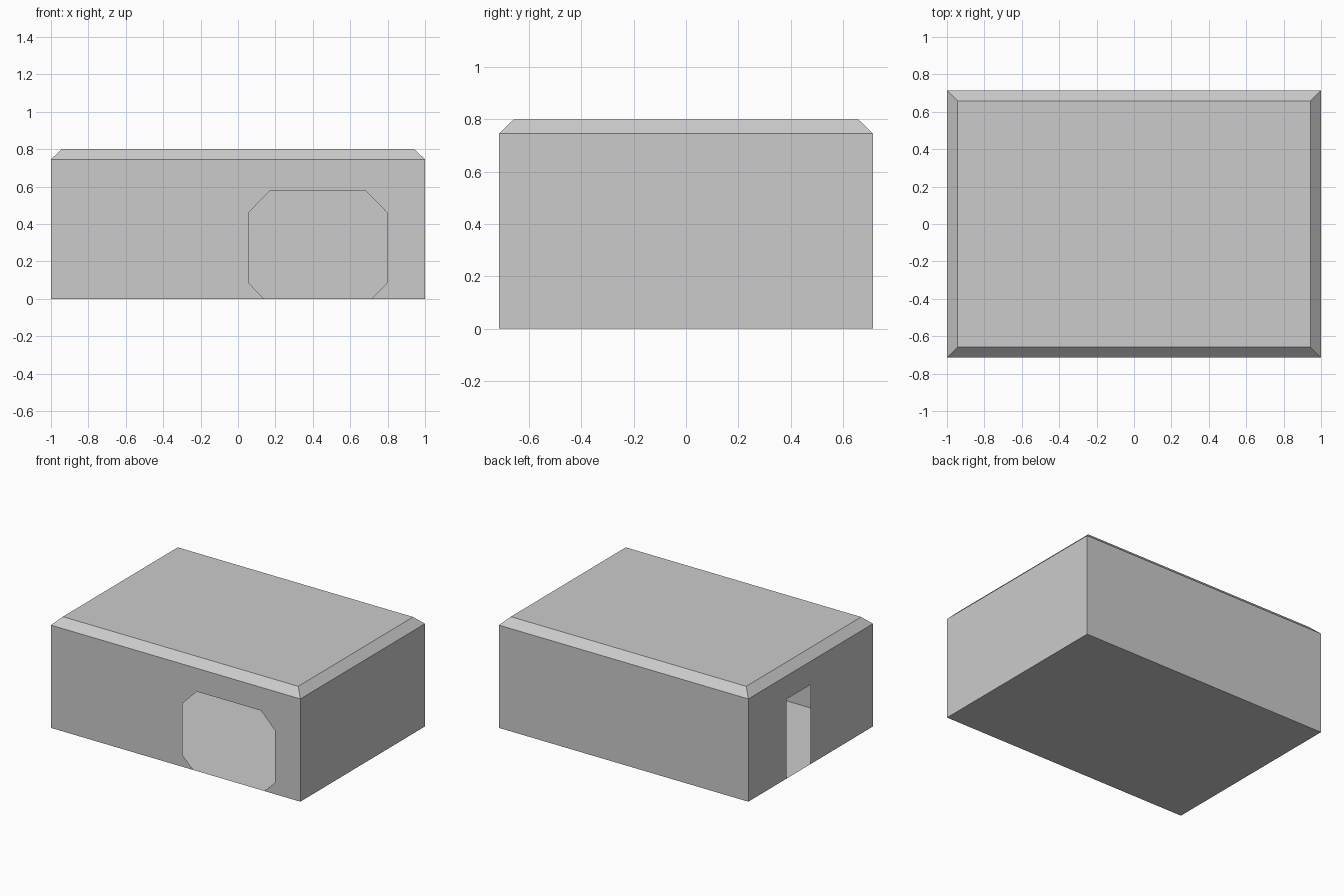
import bpy, bmesh

if "Cube" in bpy.data.objects:
    bpy.data.objects.remove(bpy.data.objects["Cube"])

X, Y = 1.0, 0.714          # half width, half depth
EAVE, TOP, CH = 0.745, 0.80, 0.056
DOOR_H = 0.576


def sheet_object(name, faces):
    """Make an object from a list of polygons (lists of 3D points)."""
    bm = bmesh.new()
    for pts in faces:
        bm.faces.new([bm.verts.new(p) for p in pts])
    bmesh.ops.remove_doubles(bm, verts=bm.verts, dist=1e-5)
    me = bpy.data.meshes.new(name)
    bm.to_mesh(me)
    bm.free()
    ob = bpy.data.objects.new(name, me)
    bpy.context.collection.objects.link(ob)
    return ob


def ring(inset, z):
    x, y = X - inset, Y - inset
    return [(-x, -y, z), (x, -y, z), (x, y, z), (-x, y, z)]


base, eave, top = ring(0, 0), ring(0, EAVE), ring(CH, TOP)


def band(low, high, i):
    j = (i + 1) % 4
    return [low[i], low[j], high[j], high[i]]


# Floor
sheet_object("floor", [base[::-1]])

# Plain thin walls: right and back
sheet_object("right_wall", [band(base, eave, 1)])
sheet_object("back_wall", [band(base, eave, 2)])

# Front wall with a large eight-sided opening reaching the ground
opening = [(0.14, 0), (0.055, 0.086), (0.055, 0.46), (0.17, DOOR_H),
           (0.683, DOOR_H), (0.798, 0.46), (0.798, 0.086), (0.713, 0)]
outline = [(-X, 0)] + opening + [(X, 0), (X, EAVE), (-X, EAVE)]
sheet_object("front_wall", [[(x, -Y, z) for x, z in outline]])

# Left wall with a narrow doorway
doorway = [(0.275, 0), (0.275, DOOR_H), (0.0, DOOR_H), (0.0, 0)]
outline = [(Y, 0)] + doorway + [(-Y, 0), (-Y, EAVE), (Y, EAVE)]
sheet_object("left_wall", [[(-X, y, z) for y, z in outline]])

# Flat roof with a sloped rim
sheet_object("roof", [band(eave, top, i) for i in range(4)] + [top])
